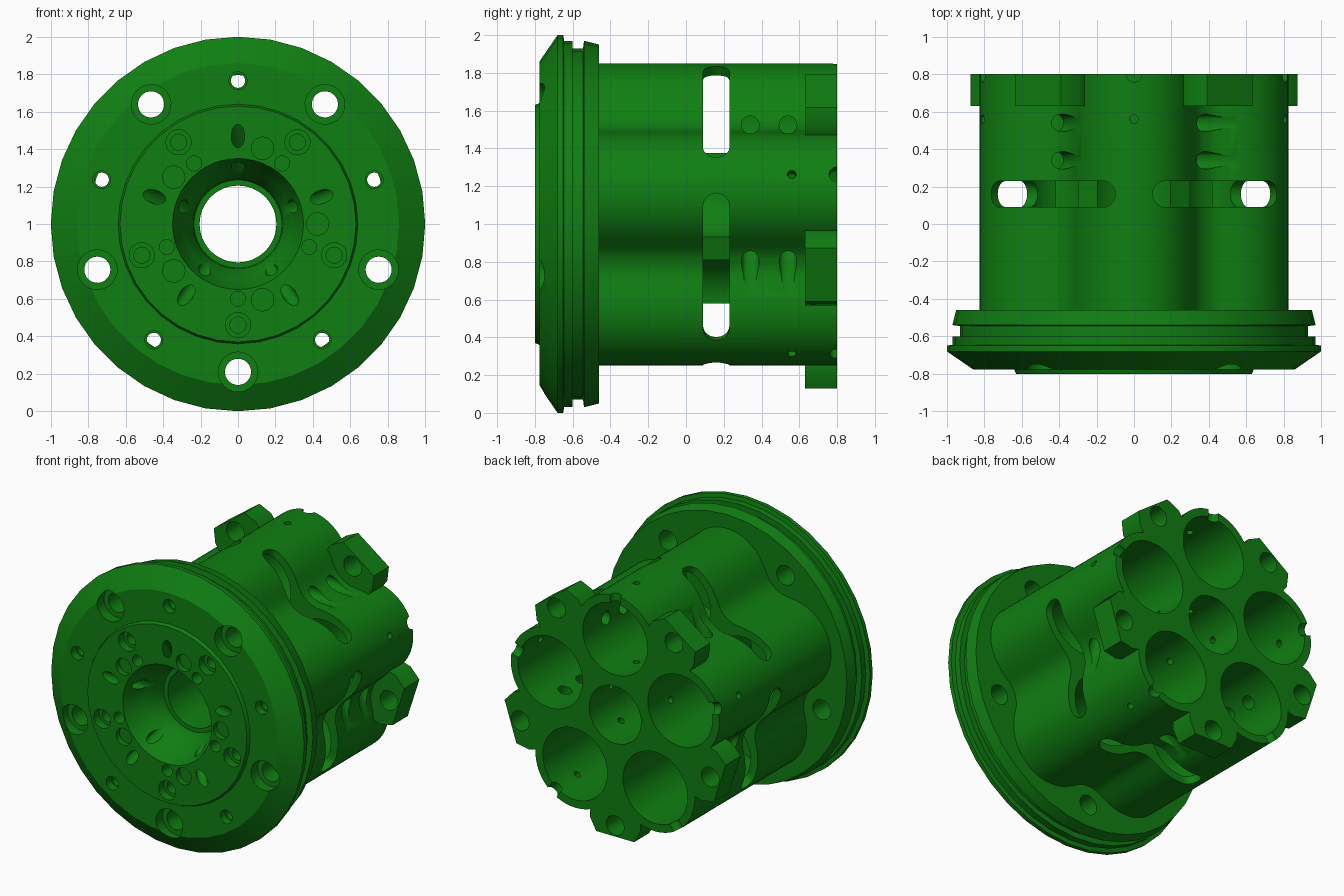
import bpy, bmesh, math
from mathutils import Matrix, Vector

if "Cube" in bpy.data.objects:
    bpy.data.objects.remove(bpy.data.objects["Cube"])

green = bpy.data.materials.new("machined green")
green.use_nodes = True
GREEN = (0.005, 0.21, 0.006, 1)
green.diffuse_color = GREEN
green.node_tree.nodes["Principled BSDF"].inputs["Base Color"].default_value = GREEN

BORE_DIST, LOBE_R, BORE_R = 0.54, 0.31, 0.255
CENTRE = Vector((0, 0, 1))          # main axis runs along y at this height


def pos(r, deg, y):
    """Point at radius r and angle deg around the main axis."""
    a = math.radians(deg)
    return Vector((r * math.cos(a), y, r * math.sin(a)))


def finish(bm, name):
    bmesh.ops.recalc_face_normals(bm, faces=bm.faces)
    bmesh.ops.translate(bm, verts=bm.verts, vec=CENTRE)
    mesh = bpy.data.meshes.new(name)
    bm.to_mesh(mesh)
    bm.free()
    mesh.materials.append(green)
    ob = bpy.data.objects.new(name, mesh)
    bpy.context.collection.objects.link(ob)
    return ob


def rod(bm, a, b, r, seg=24):
    """Cylinder from a to b."""
    d = b - a
    m = Matrix.Translation((a + b) / 2) @ d.to_track_quat('Z', 'Y').to_matrix().to_4x4()
    bmesh.ops.create_cone(bm, cap_ends=True, segments=seg, radius1=r, radius2=r,
                          depth=d.length, matrix=m)


def prism(bm, points, vec):
    """Closed outline extruded along vec."""
    face = bm.faces.new([bm.verts.new(p) for p in points])
    ext = bmesh.ops.extrude_face_region(bm, geom=[face], use_keep_orig=True)
    bmesh.ops.translate(bm, vec=vec, verts=[g for g in ext["geom"]
                                            if isinstance(g, bmesh.types.BMVert)])


def lathe(bm, profile, seg):
    """Solid turned around the main axis from (radius, y) pairs."""
    rings = [[bm.verts.new(pos(r, 360 * i / seg, y)) for i in range(seg)] for r, y in profile]
    for p, q in zip(rings, rings[1:]):
        for i in range(seg):
            j = (i + 1) % seg
            bm.faces.new((p[i], p[j], q[j], q[i]))
    bm.faces.new(rings[0])
    bm.faces.new(rings[-1])


def five(bm):
    """Repeat everything five times around the main axis."""
    geom = bm.verts[:] + bm.edges[:] + bm.faces[:]
    for k in range(1, 5):
        dup = bmesh.ops.duplicate(bm, geom=geom)["geom"]
        bmesh.ops.rotate(bm, cent=(0, 0, 0), matrix=Matrix.Rotation(math.radians(72 * k), 3, 'Y'),
                         verts=[g for g in dup if isinstance(g, bmesh.types.BMVert)])


# Lobed block: five rounded lobes blended into a round core
def lobe_radius(deg):
    phi = math.radians((deg - 90 + 36) % 72 - 36)
    s = LOBE_R ** 2 - (BORE_DIST * math.sin(phi)) ** 2
    lobe = BORE_DIST * math.cos(phi) + math.sqrt(s) if s > 0 else 0
    return (lobe ** 16 + 0.65 ** 16) ** (1 / 16)


bm = bmesh.new()
prism(bm, [pos(lobe_radius(2 * i), 2 * i, -0.52) for i in range(180)], Vector((0, 1.32, 0)))
block = finish(bm, "cylinder_block")


def combine(bm, name, operation):
    tool = finish(bm, name)
    tool.hide_render = True
    mod = block.modifiers.new(name, 'BOOLEAN')
    mod.operation, mod.object, mod.solver = operation, tool, 'EXACT'
    bpy.context.view_layer.objects.active = block
    bpy.ops.object.modifier_apply(modifier=name)
    bpy.data.objects.remove(tool)


# Front flange with chamfer, seal groove and raised centre plate
bm = bmesh.new()
lathe(bm, [(0.63, -0.8), (0.64, -0.776), (0.86, -0.776), (1.0, -0.68), (1.0, -0.65),
           (0.97, -0.645), (0.97, -0.6), (0.93, -0.6), (0.93, -0.545), (0.97, -0.54),
           (0.95, -0.46)], 36)
combine(bm, "flange", 'UNION')

# Mounting lugs in the valleys at the back end
bm = bmesh.new()
outline = [(0.5, -0.2), (0.78, -0.2), (0.87, -0.15), (0.87, 0.15), (0.78, 0.2), (0.5, 0.2)]
prism(bm, [Vector((t, 0.63, -r)) for r, t in outline], Vector((0, 0.17, 0)))
five(bm)
combine(bm, "lugs", 'UNION')

# Cylinder bores
bm = bmesh.new()
rod(bm, pos(BORE_DIST, 90, -0.36), pos(BORE_DIST, 90, 0.9), BORE_R, 64)
five(bm)
combine(bm, "bores", 'DIFFERENCE')

# Stepped central shaft opening
bm = bmesh.new()
lathe(bm, [(0.36, -0.83), (0.35, -0.8), (0.325, -0.73), (0.29, -0.64), (0.24, -0.56),
           (0.235, -0.5), (0.205, -0.5), (0.205, 0.9)], 48)
combine(bm, "shaft_opening", 'DIFFERENCE')

# Curved windows across each valley, opening into both bores
bm = bmesh.new()
window = []
for side in (1, -1):
    for i in range(13):
        a = math.radians(-90 + 15 * i)
        window.append(Vector((side * (0.34 + 0.07 * math.cos(a)),
                              0.16 + side * 0.07 * math.sin(a), -0.42)))
prism(bm, window, Vector((0, 0, -0.6)))
five(bm)
combine(bm, "windows", 'DIFFERENCE')

# Slanting ports into the lobe flanks
bm = bmesh.new()
for y in (0.34, 0.54):
    rod(bm, Vector((0.12, y, 0.525)), Vector((0.75, y, 0.525)), 0.047)
five(bm)
combine(bm, "flank_ports", 'DIFFERENCE')

# Radial pin holes and rim notches on the lobe crests
bm = bmesh.new()
rod(bm, pos(0.1, 90, 0.56), pos(1.0, 90, 0.56), 0.023, 16)
rod(bm, pos(0.7, 90, 0.8), pos(1.0, 90, 0.8), 0.042)
five(bm)
combine(bm, "crest_holes", 'DIFFERENCE')

# Holes parallel to the axis: (radius from axis, angle, hole radius, start, end)
groups = {
    "bolt_holes": [(0.79, 270, 0.07, -0.9, 0.9), (0.765, 90, 0.038, -0.9, -0.3),
                   (0.54, 270, 0.043, -0.9, -0.6), (0.425, 72, 0.06, -0.9, -0.76),
                   (0.4, 270, 0.04, -0.9, -0.6)],
    "counterbores": [(0.79, 270, 0.106, -0.9, -0.7), (0.765, 90, 0.048, -0.9, -0.72),
                     (0.54, 270, 0.067, -0.9, -0.74)],
}
for name, holes in groups.items():
    bm = bmesh.new()
    for r, deg, size, y0, y1 in holes:
        rod(bm, pos(r, deg, y0), pos(r, deg, y1), size)
    five(bm)
    combine(bm, name, 'DIFFERENCE')

# Slanted oil passages from the front face into the shaft opening
bm = bmesh.new()
rod(bm, pos(0.555, 90, -0.86), pos(0.245, 90, -0.641), 0.036)
five(bm)
combine(bm, "oil_passages", 'DIFFERENCE')

# Smooth shading with crisp machined edges
bpy.ops.object.select_all(action='DESELECT')
block.select_set(True)
bpy.context.view_layer.objects.active = block
bpy.ops.object.shade_smooth_by_angle(angle=math.radians(30))
